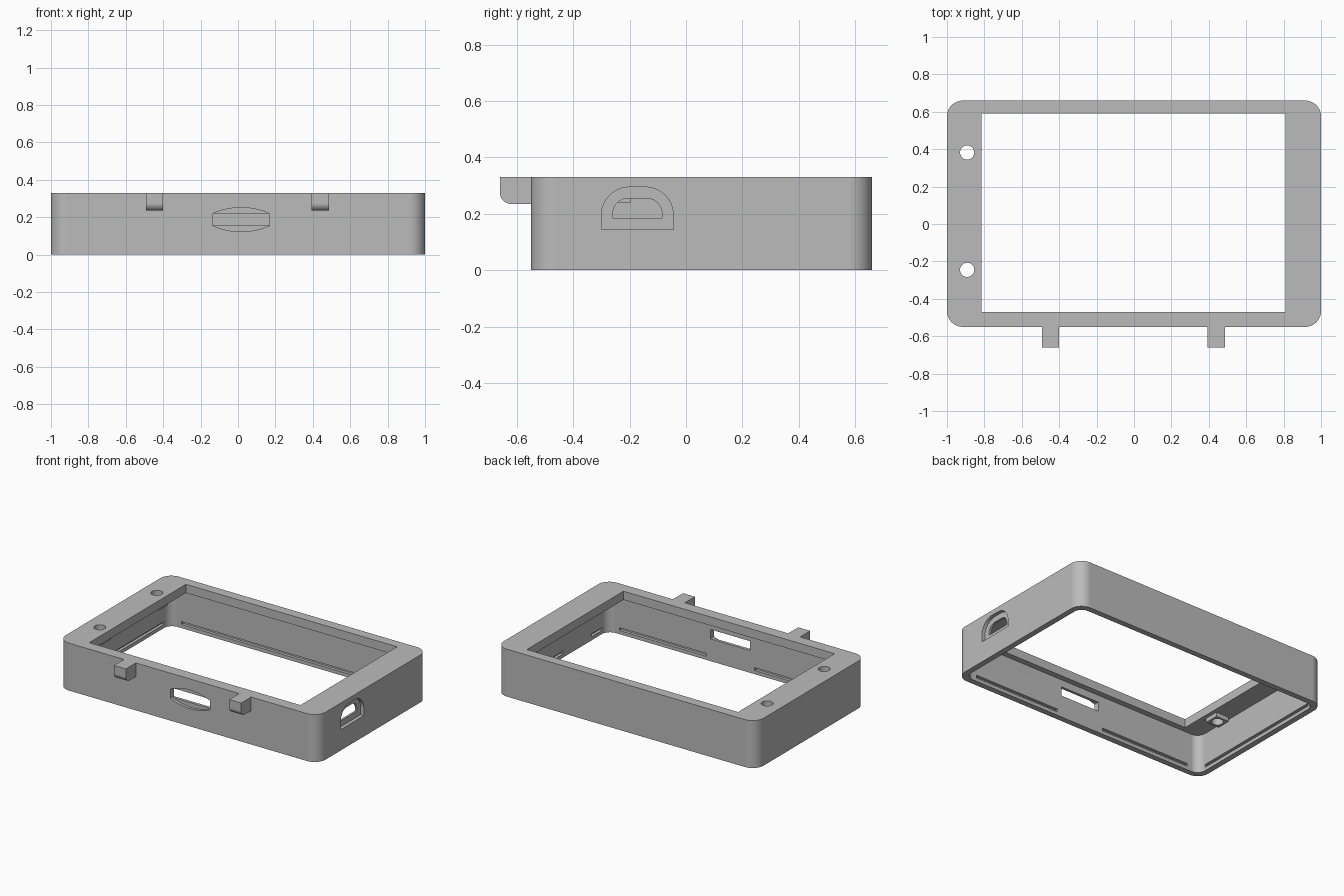
import bpy, bmesh, math

cube = bpy.data.objects.get("Cube")
if cube:
    bpy.data.objects.remove(cube, do_unlink=True)

grey = bpy.data.materials.new("mid_grey")
grey.use_nodes = True
COLOUR = (0.5, 0.5, 0.5, 1)
grey.diffuse_color = COLOUR
for node in grey.node_tree.nodes:
    if node.type == 'BSDF_PRINCIPLED':
        node.inputs["Base Color"].default_value = COLOUR


def rounded(u0, u1, v0, v1, radii=(0, 0, 0, 0), steps=12):
    """Rectangle outline; radii run lower-left, lower-right, upper-right, upper-left."""
    corners = [(u0, v0, 1, 1), (u1, v0, -1, 1), (u1, v1, -1, -1), (u0, v1, 1, -1)]
    points = []
    for i, ((u, v, su, sv), r) in enumerate(zip(corners, radii)):
        if r == 0:
            points.append((u, v))
            continue
        for k in range(steps + 1):
            a = math.pi + (i + k / steps) * math.pi / 2
            points.append((u + su * r + r * math.cos(a), v + sv * r + r * math.sin(a)))
    return points


def prism(name, outline, axis, w0, w1):
    """Extrude a 2D outline along an axis from w0 to w1."""
    place = {'x': lambda u, v, w: (w, u, v),
             'y': lambda u, v, w: (u, w, v),
             'z': lambda u, v, w: (u, v, w)}[axis]
    bm = bmesh.new()
    low = [bm.verts.new(place(u, v, w0)) for u, v in outline]
    high = [bm.verts.new(place(u, v, w1)) for u, v in outline]
    bm.faces.new(low)
    bm.faces.new(high)
    n = len(low)
    for i in range(n):
        j = (i + 1) % n
        bm.faces.new((low[i], low[j], high[j], high[i]))
    bmesh.ops.recalc_face_normals(bm, faces=bm.faces)
    mesh = bpy.data.meshes.new(name)
    bm.to_mesh(mesh)
    bm.free()
    mesh.materials.append(grey)
    obj = bpy.data.objects.new(name, mesh)
    bpy.context.collection.objects.link(obj)
    return obj


def activate(obj):
    bpy.ops.object.select_all(action='DESELECT')
    obj.select_set(True)
    bpy.context.view_layer.objects.active = obj


def cut(target, outline, axis, w0, w1):
    cutter = prism("cutter", outline, axis, w0, w1)
    cutter.hide_render = True
    activate(target)
    mod = target.modifiers.new("cut", 'BOOLEAN')
    mod.operation = 'DIFFERENCE'
    mod.solver = 'EXACT'
    mod.object = cutter
    bpy.ops.object.modifier_apply(modifier=mod.name)
    bpy.data.objects.remove(cutter, do_unlink=True)


def finish(obj):
    activate(obj)
    bpy.ops.object.shade_smooth_by_angle(angle=math.radians(30))
    mod = obj.modifiers.new("even_shading", 'WEIGHTED_NORMAL')
    mod.keep_sharp = True


FRONT, BACK, HEIGHT = -0.55, 0.66, 0.33
WALL, PLATE = 0.04, 0.27

# Case shell: rounded block, hollow from below, with a screen opening on top
case = prism("case", rounded(-1, 1, FRONT, BACK, [0.085] * 4), 'z', 0, HEIGHT)
cut(case, rounded(-1 + WALL, 1 - WALL, FRONT + WALL, BACK - WALL, [0.06] * 4), 'z', -0.1, PLATE)
cut(case, rounded(-0.815, 0.81, -0.47, 0.592), 'z', 0.2, 0.4)

# Front slot with a shallow lens-shaped finger recess
x0, x1 = -0.135, 0.168
lens = []
for side, edge in ((-1, 0.155), (1, 0.22)):
    for k in range(17):
        s = -side * (k / 8 - 1)
        lens.append(((x0 + x1) / 2 + s * (x1 - x0) / 2, edge + side * 0.032 * (1 - s * s)))
cut(case, lens, 'y', FRONT - 0.05, FRONT + 0.02)
cut(case, rounded(x0, x1, 0.155, 0.22), 'y', FRONT - 0.05, FRONT + 0.06)

# Side socket: recess and through hole with rounded upper corners
cut(case, rounded(-0.3, -0.045, 0.145, 0.295, (0, 0, 0.1, 0.1)), 'x', 0.975, 1.1)
cut(case, rounded(-0.26, -0.085, 0.185, 0.255, (0, 0, 0.055, 0.055)), 'x', 0.9, 1.1)

# Snap grooves low on the inner walls
G0, G1, DEPTH = 0.025, 0.045, 0.02
for a, b in ((-0.87, -0.17), (0.2, 0.87)):
    cut(case, rounded(a, b, G0, G1), 'y', FRONT + WALL - DEPTH, FRONT + 0.1)
cut(case, rounded(-0.87, 0.87, G0, G1), 'y', BACK - 0.1, BACK - WALL + DEPTH)
for a, b in ((-0.45, -0.33), (-0.02, 0.56)):
    cut(case, rounded(a, b, G0, G1), 'x', 0.9, 1 - WALL + DEPTH)
cut(case, rounded(-0.45, 0.56, G0, G1), 'x', -1 + WALL - DEPTH, -0.9)

# Round holes through the top plate, each with a square boss below
HOLE_X, R = -0.892, 0.038
for label, y in (("front", -0.245), ("back", 0.382)):
    hole = rounded(HOLE_X - R, HOLE_X + R, y - R, y + R, [R * 0.999] * 4, 8)
    cut(case, hole, 'z', 0.2, 0.4)
    boss = prism(label + "_boss", rounded(HOLE_X - 0.05, HOLE_X + 0.05, y - 0.05, y + 0.05),
                 'z', PLATE - 0.03, PLATE)
    cut(boss, hole, 'z', 0.2, 0.4)
    finish(boss)

# Front tabs with a rounded lower edge
for label, x in (("right", -0.447), ("left", 0.44)):
    tab = prism(label + "_tab", rounded(-0.66, FRONT, 0.235, HEIGHT, (0.04, 0, 0, 0)),
                'x', x - 0.046, x + 0.046)
    finish(tab)

finish(case)
